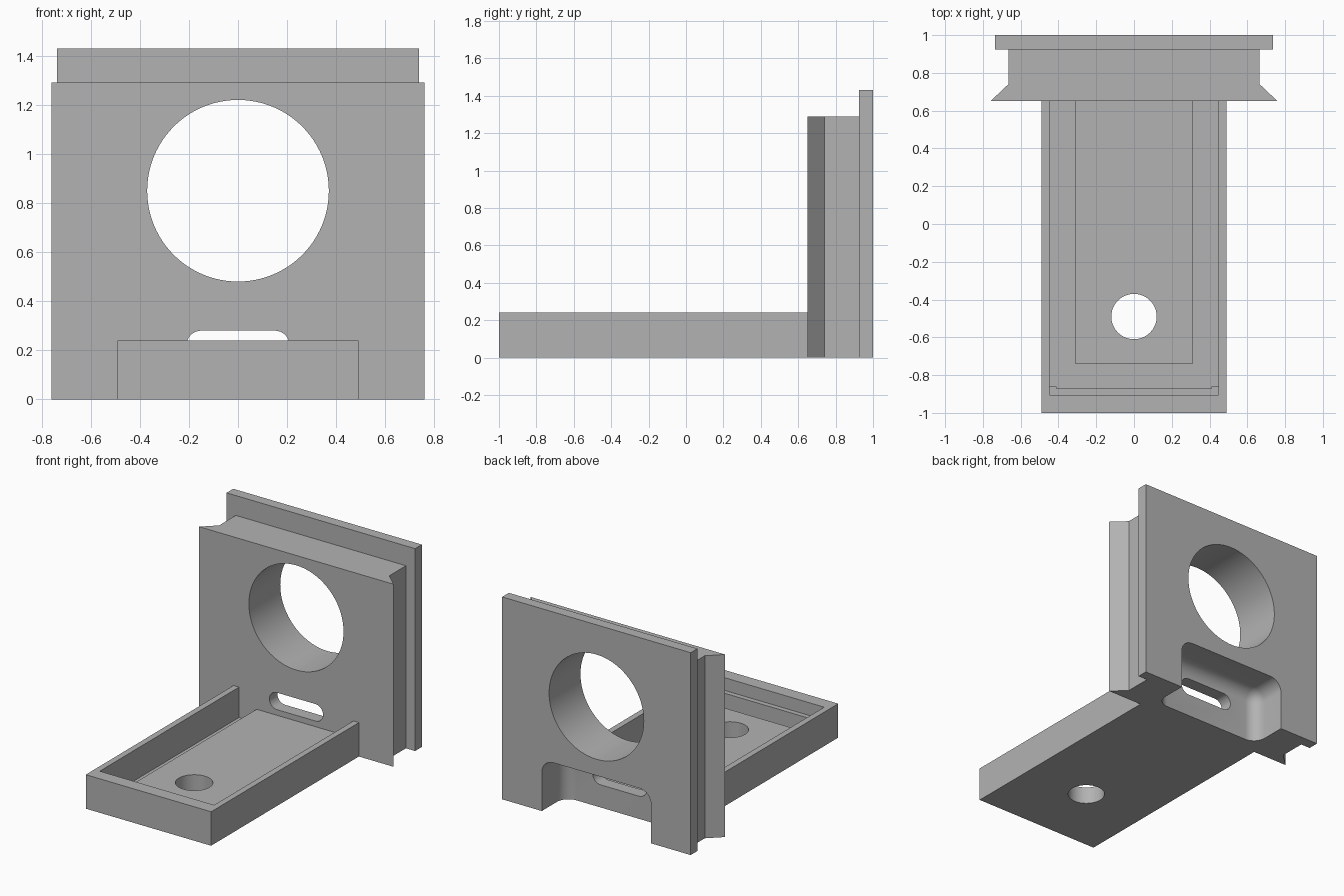
import bpy, bmesh, math
from mathutils import Matrix, Vector

cube = bpy.data.objects.get("Cube")
if cube:
    bpy.data.objects.remove(cube, do_unlink=True)

grey = bpy.data.materials.new("plain grey")
grey.use_nodes = True
colour = (0.45, 0.45, 0.45, 1)
grey.diffuse_color = colour
grey.node_tree.nodes["Principled BSDF"].inputs["Base Color"].default_value = colour


def add_object(name, bm):
    bmesh.ops.recalc_face_normals(bm, faces=bm.faces)
    mesh = bpy.data.meshes.new(name)
    bm.to_mesh(mesh)
    bm.free()
    mesh.materials.append(grey)
    ob = bpy.data.objects.new(name, mesh)
    bpy.context.collection.objects.link(ob)
    return ob


def box(name, x, y, z, round_rule=None, radius=0):
    """Box symmetric in x, with optional rounding of chosen edges."""
    bm = bmesh.new()
    size = (2 * x, y[1] - y[0], z[1] - z[0])
    centre = Vector((0, sum(y) / 2, sum(z) / 2))
    bmesh.ops.create_cube(bm, size=1, matrix=Matrix.Translation(centre) @ Matrix.Diagonal((*size, 1)))
    if round_rule:
        edges = [e for e in bm.edges if round_rule((e.verts[0].co + e.verts[1].co) / 2 - centre)]
        bmesh.ops.bevel(bm, geom=edges, offset=radius, segments=8, profile=0.5, affect='EDGES')
    return add_object(name, bm)


def prism(name, points, direction):
    """Extrude a closed outline."""
    bm = bmesh.new()
    face = bm.faces.new([bm.verts.new(p) for p in points])
    new = bmesh.ops.extrude_face_region(bm, geom=[face])["geom"]
    bmesh.ops.translate(bm, vec=direction, verts=[v for v in new if isinstance(v, bmesh.types.BMVert)])
    return add_object(name, bm)


def circle(radius, count, start=0, sweep=math.tau):
    return [(radius * math.cos(start + sweep * i / count),
             radius * math.sin(start + sweep * i / count)) for i in range(count)]


def combine(body, other, operation):
    mod = body.modifiers.new(other.name, 'BOOLEAN')
    mod.operation, mod.object, mod.solver = operation, other, 'EXACT'
    bpy.context.view_layer.objects.active = body
    bpy.ops.object.modifier_apply(modifier=mod.name)
    bpy.data.objects.remove(other, do_unlink=True)


# Upright wall with flared front edges
half = [(0.76, 0.65), (0.665, 0.74), (0.665, 0.96)]
outline = half + [(-x, y) for x, y in reversed(half)]
body = prism("angle_bracket", [(x, y, 0) for x, y in outline], (0, 0, 1.29))

# Taller back plate and tray block
combine(body, box("back_plate", 0.737, (0.925, 1), (0, 1.43)), 'UNION')
combine(body, box("tray_block", 0.49, (-1, 0.7), (0, 0.24)), 'UNION')

# Tray cavity: upper opening, raised floor and the deep channel around it
FLOOR, CHANNEL, LEDGE = 0.12, 0.025, 0.15
combine(body, box("tray_opening", 0.447, (-0.905, 0.65), (LEDGE, 0.5)), 'DIFFERENCE')
combine(body, box("tray_floor", 0.447, (-0.86, 0.65), (FLOOR, 0.2)), 'DIFFERENCE')
combine(body, box("front_channel", 0.41, (-0.87, -0.74), (CHANNEL, 0.2)), 'DIFFERENCE')
for side in (-1, 1):
    channel = box("side_channel", 0.0685, (-0.86, 0.65), (CHANNEL, 0.2))
    channel.data.transform(Matrix.Translation((side * 0.3785, 0, 0)))
    combine(body, channel, 'DIFFERENCE')

# Rounded pocket in the lower back
pocket = box("back_pocket", 0.427, (0.74, 1.3), (-0.3, 0.365),
             lambda m: (m.y < 0.2 and m.z > -0.3 and (m.y < -0.2 or m.z > 0.3))
             or (abs(m.x) > 0.4 and m.z > 0.3), 0.09)
combine(body, pocket, 'DIFFERENCE')

# Cable slot, large round opening and drain hole
right = [(0.15 + x, 0.22 + z) for x, z in circle(0.06, 16, -math.pi / 2, math.pi * 16 / 15)]
slot = right + [(-x, z) for x, z in reversed(right)]
combine(body, prism("slot", [(x, 0.6, z) for x, z in slot], (0, 0.25, 0)), 'DIFFERENCE')
combine(body, prism("round_opening", [(x, 0.5, 0.85 + z) for x, z in circle(0.37, 96)], (0, 1, 0)), 'DIFFERENCE')
combine(body, prism("drain_hole", [(x, y - 0.49, -0.2) for x, y in circle(0.12, 64)], (0, 0, 0.6)), 'DIFFERENCE')

# Smooth the curved walls, keep corners sharp
bpy.ops.object.select_all(action='DESELECT')
body.select_set(True)
bpy.context.view_layer.objects.active = body
bpy.ops.object.shade_smooth_by_angle(angle=math.radians(30))
